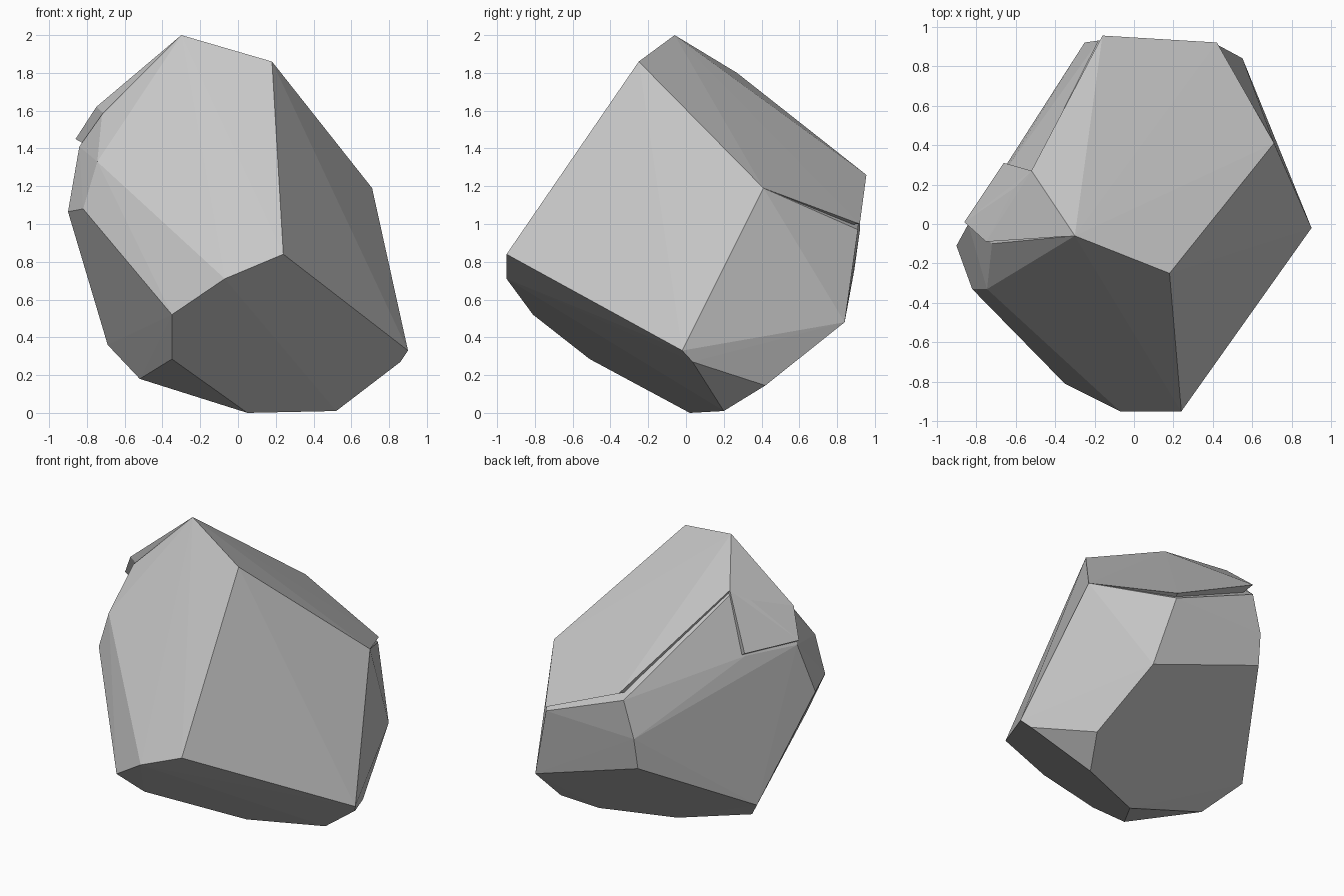
import bpy
import bmesh
from mathutils import Vector

# Remove the default object
default_object = bpy.data.objects.get("Cube")
if default_object:
    bpy.data.objects.remove(default_object, do_unlink=True)

# Single stone colour
stone_grey = bpy.data.materials.new("stone_grey")
stone_grey.use_nodes = True
stone_colour = (0.57, 0.57, 0.57, 1.0)
stone_grey.diffuse_color = stone_colour
stone_grey.node_tree.nodes["Principled BSDF"].inputs["Base Color"].default_value = stone_colour
stone_grey.node_tree.nodes["Principled BSDF"].inputs["Roughness"].default_value = 1.0

ROCK_HEART = Vector((0, 0, 0.95))


def faceted_hull(name, corners):
    """Wrap a flat-shaded convex stone around the given corners."""
    bm = bmesh.new()
    for corner in corners:
        bm.verts.new(corner)
    hull = bmesh.ops.convex_hull(bm, input=bm.verts[:])
    unused = {v for v in hull["geom_interior"] + hull["geom_unused"]
              if isinstance(v, bmesh.types.BMVert)}
    bmesh.ops.delete(bm, geom=list(unused), context="VERTS")
    bmesh.ops.recalc_face_normals(bm, faces=bm.faces[:])
    mesh = bpy.data.meshes.new(name)
    bm.to_mesh(mesh)
    bm.free()
    mesh.materials.append(stone_grey)
    stone = bpy.data.objects.new(name, mesh)
    bpy.context.collection.objects.link(stone)
    return stone


def proud_slab(name, corners, depth=0.08):
    """A raised layer whose walls run inwards to the middle of the rock."""
    outer = [Vector(corner) for corner in corners]
    inner = [corner.lerp(ROCK_HEART, depth) for corner in outer]
    return faceted_hull(name, outer + inner)


# Corners shared by the rock and its raised layers
peak = (-.3, -.06, 2)
front_shoulder = (.18, -.25, 1.86)
left_shoulder = (.71, .41, 1.19)
ridge_corner = (-.52, .27, 1.8)

# Corners of each region of the main rock
front_corners = [
    (.24, -.95, .84), (-.07, -.95, .71), (-.35, -.81, .52),
    (-.745, -.33, 1.33), (-.82, -.33, 1.08),
]
bottom_corners = [
    (-.35, -.51, .285), (.05, .02, 0), (.52, .2, .01),
    (.65, .42, .145), (-.69, .22, .36), (-.52, .03, .18),
]
left_corners = [(.9, -.02, .33), (.86, .035, .27)]
back_corners = [
    (.55, .84, .48), (-.26, .89, .75), (-.25, .92, .96),
    (-.18, .93, 1.21), (.42, .91, .97),
]
right_corners = [
    (-.9, -.11, 1.065), (-.84, 0, 1.41), (-.72, -.1, 1.58),
    (-.645, .28, 1.39), (-.6, .185, 1.69), (-.52, .26, 1.77),
]

# Main rock
faceted_hull("main_rock", [peak, front_shoulder, left_shoulder] + front_corners
             + bottom_corners + left_corners + back_corners + right_corners)

# Raised layer on the sloping top
proud_slab("top_layer", [
    peak, front_shoulder, left_shoulder, ridge_corner,
    (.42, .92, 1), (-.16, .955, 1.26),
])

# Raised chip on the upper right side
proud_slab("side_chip", [
    peak, ridge_corner, (-.61, .18, 1.725), (-.66, .31, 1.42),
    (-.86, .01, 1.45), (-.75, -.09, 1.62),
])
